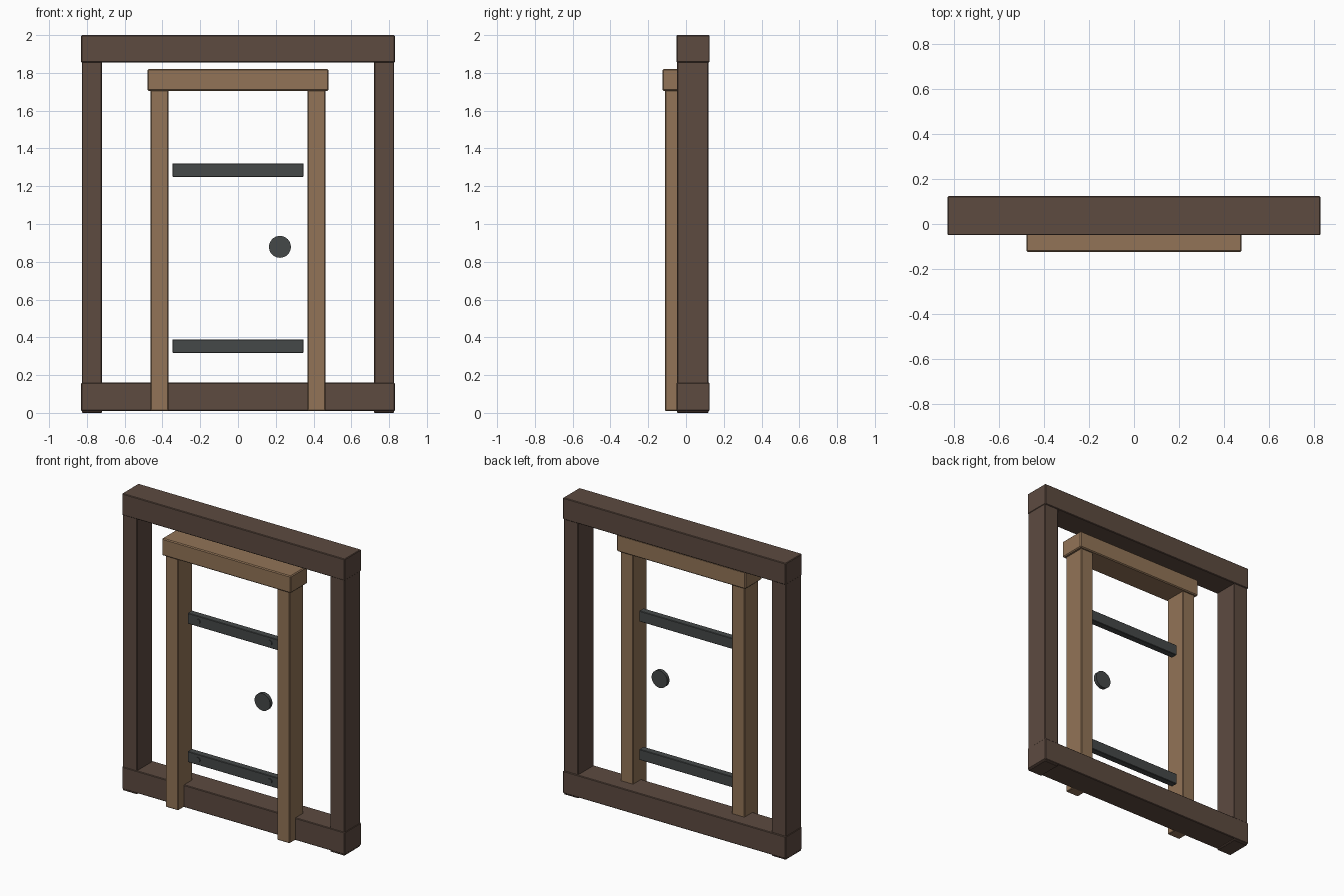
import bpy
from math import pi

cube = bpy.data.objects.get("Cube")
if cube:
    bpy.data.objects.remove(cube, do_unlink=True)


def material(name, color):
    mat = bpy.data.materials.new(name)
    mat.use_nodes = True
    mat.diffuse_color = (*color, 1)
    mat.node_tree.nodes["Principled BSDF"].inputs["Base Color"].default_value = (*color, 1)
    return mat


DARK_WOOD = material("dark_wood", (0.109, 0.069, 0.051))
LIGHT_WOOD = material("light_wood", (0.287, 0.174, 0.095))
IRON = material("dark_iron", (0.06, 0.066, 0.066))


def box(name, xs, ys, zs, mat, bevel=0.004):
    """Beveled block spanning the given ranges."""
    spans = (xs, ys, zs)
    bpy.ops.mesh.primitive_cube_add(size=1, location=[(a + b) / 2 for a, b in spans])
    ob = bpy.context.object
    ob.name = name
    ob.scale = [b - a for a, b in spans]
    bpy.ops.object.transform_apply(location=False, rotation=False, scale=True)
    ob.data.materials.append(mat)
    mod = ob.modifiers.new("Bevel", "BEVEL")
    mod.width = bevel
    mod.segments = 1
    return ob


def disc(name, x, z, radius, ys, sides):
    """Round plate facing the front."""
    bpy.ops.mesh.primitive_cylinder_add(
        vertices=sides, radius=radius, depth=ys[1] - ys[0],
        location=(x, sum(ys) / 2, z), rotation=(pi / 2, 0, 0))
    ob = bpy.context.object
    ob.name = name
    ob.data.materials.append(IRON)
    bpy.ops.object.shade_smooth_by_angle()


# Outer timber frame
box("top_beam", (-0.83, 0.83), (-0.05, 0.125), (1.855, 2.0), DARK_WOOD)
box("bottom_beam", (-0.83, 0.83), (-0.05, 0.125), (0.01, 0.16), DARK_WOOD)

for side, s in (("left", 1), ("right", -1)):
    post_x = sorted((s * 0.72, s * 0.827))
    box(side + "_post", post_x, (-0.047, 0.119), (0.0, 1.87), DARK_WOOD)
    # Inner door trim
    jamb_x = sorted((s * 0.368, s * 0.462))
    box(side + "_jamb", jamb_x, (-0.11, 0.038), (0.01, 1.72), LIGHT_WOOD)

box("lintel", (-0.48, 0.48), (-0.125, 0.053), (1.705, 1.82), LIGHT_WOOD, 0.006)

# Iron straps with a rivet near each end
for level, z in (("upper", 1.285), ("lower", 0.353)):
    box(level + "_strap", (-0.347, 0.347), (-0.042, 0.004),
        (z - 0.036, z + 0.036), IRON, 0.003)
    for side, s in (("left", 1), ("right", -1)):
        disc(f"{level}_{side}_rivet", s * 0.268, z, 0.017, (-0.048, -0.03), 16)

# Round door knob
disc("door_knob", 0.222, 0.879, 0.058, (-0.058, -0.034), 32)
